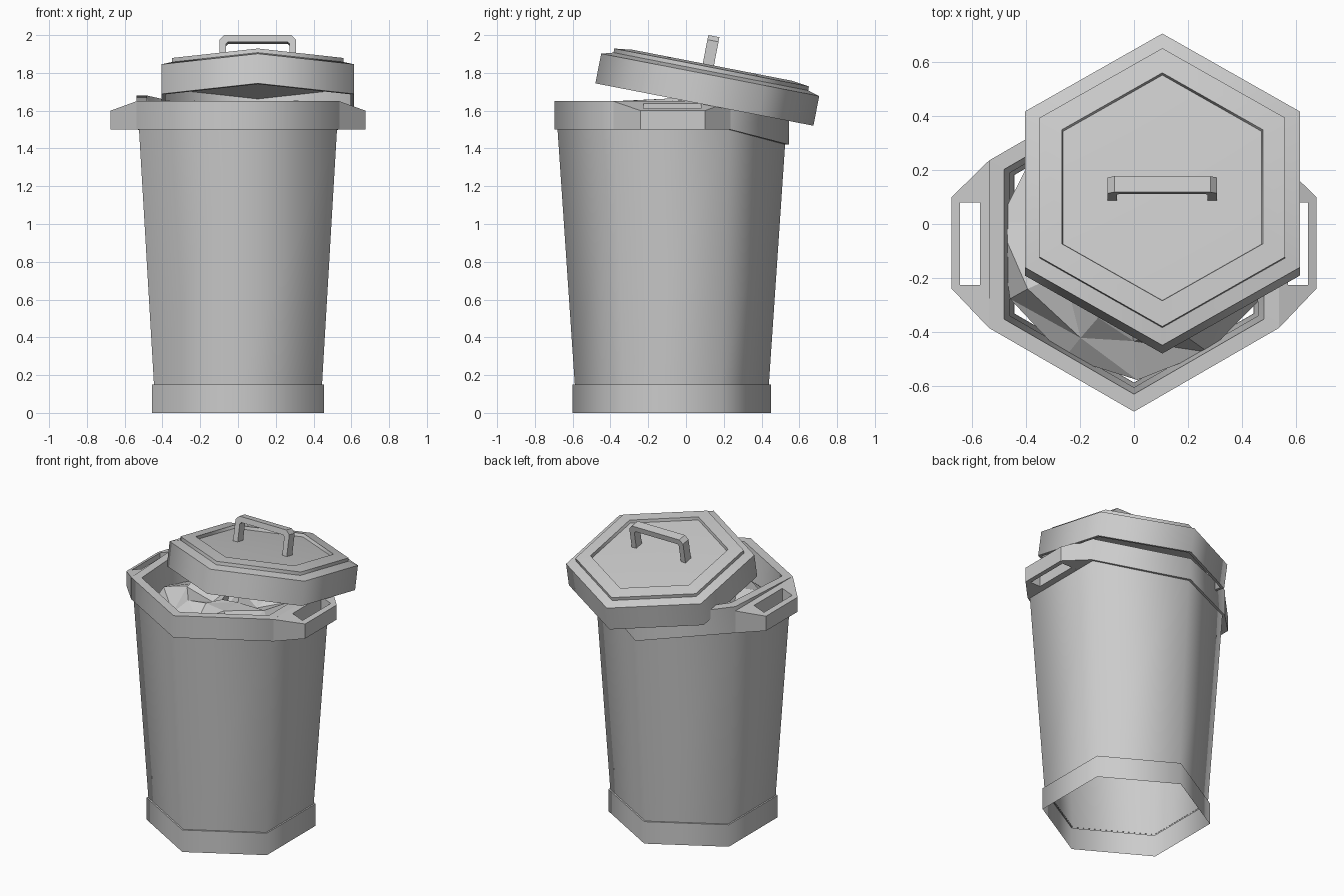
import bpy, bmesh, math, random
from mathutils import Matrix, Vector

if "Cube" in bpy.data.objects:
    bpy.data.objects.remove(bpy.data.objects["Cube"])

random.seed(4)
CY = -0.075          # centre of the can in y


def finish(name, bm, smooth=65):
    me = bpy.data.meshes.new(name)
    bm.to_mesh(me)
    bm.free()
    ob = bpy.data.objects.new(name, me)
    bpy.context.collection.objects.link(ob)
    if smooth:
        for p in me.polygons:
            p.use_smooth = True
        me.set_sharp_from_angle(angle=math.radians(smooth))
    return ob


def loft(profile, n=6, cap=None, closed=False, jitter=0.0):
    """Rings of n corners from (radius, z) pairs, skinned; cap = z of end point."""
    bm = bmesh.new()
    rings = []
    for k, (r, z) in enumerate(profile):
        ring = []
        for i in range(n):
            a = -math.pi / 2 + 2 * math.pi * i / n
            j = jitter if k else jitter * 0.3
            d = [random.uniform(-j, j) for _ in range(3)]
            ring.append(bm.verts.new((r * math.cos(a) + d[0], r * math.sin(a) + d[1], z + d[2] * 1.2)))
        rings.append(ring)
    pairs = list(zip(rings, rings[1:]))
    if closed:
        pairs.append((rings[-1], rings[0]))
    for a, b in pairs:
        for i in range(n):
            j = (i + 1) % n
            bm.faces.new((a[i], a[j], b[j], b[i]))
    if cap is not None:
        c = bm.verts.new((0, 0, cap))
        for i in range(n):
            bm.faces.new((rings[-1][i], rings[-1][(i + 1) % n], c))
    return bm, rings


# Tapered open body and base band
bm, _ = loft([(0.513, 0.14), (0.605, 1.5)])
finish("can_body", bm).location.y = CY
bm, _ = loft([(0.525, 0), (0.525, 0.15), (0.512, 0.15)])
finish("base_band", bm).location.y = CY

# Rim, bent down at the back corner and up at the back left corner
bm, rings = loft([(0.603, 1.5), (0.62, 1.5), (0.62, 1.65), (0.555, 1.65), (0.53, 1.35)])
for ring in rings[:4]:
    ring[3].co.z -= 0.08
for ring in rings[2:4]:
    ring[4].co.z += 0.03
finish("can_rim", bm).location.y = CY

# Side handles: trapezoid slab with a slot, mirrored
bm = bmesh.new()
outer = [(0.537, -0.385), (0.675, -0.24), (0.675, 0.10), (0.537, 0.235)]
slot = [(0.57, -0.225), (0.645, -0.225), (0.645, 0.08), (0.57, 0.08)]


def handle_ring(pts, top):
    return [bm.verts.new((x, y, 1.65 - 0.05 * (x - 0.537) / 0.138 if top else 1.5)) for x, y in pts]


ob_, ot, st, sb = (handle_ring(outer, False), handle_ring(outer, True),
                   handle_ring(slot, True), handle_ring(slot, False))
for a, b in ((ob_, ot), (ot, st), (st, sb), (sb, ob_)):
    for i in range(4):
        j = (i + 1) % 4
        if (a, b) == (ob_, ot) and i == 3:
            continue
        bm.faces.new((a[i], a[j], b[j], b[i]))
side = finish("side_handles", bm, 30)
side.modifiers.new("mirror", 'MIRROR').use_axis[0] = True

# Crumpled rubbish heap
bm, _ = loft([(0.49, 1.45), (0.41, 1.57), (0.27, 1.60), (0.13, 1.58)], n=11, cap=1.61, jitter=0.055)
bmesh.ops.triangulate(bm, faces=bm.faces[:])
finish("rubbish", bm, 0).location.y = CY

# Tilted lid: hollow below, stepped and recessed on top
tilt = Matrix.Translation((0.105, 0.0975, 1.6325)) @ Matrix.Rotation(math.radians(-11), 4, 'X')
bm, rings = loft([(0.565, 0.14), (0.565, 0), (0.588, 0), (0.588, 0.16), (0.525, 0.178), (0.525, 0.20),
                  (0.43, 0.212), (0.425, 0.192)], cap=0.207)
bm.faces.new(rings[0][::-1])
finish("lid", bm).matrix_world = tilt

# Lid handle: bent strip extruded in y
bm = bmesh.new()
half = [(0.203, 0.18), (0.203, 0.34), (0.178, 0.365)]
inner = [(0.158, 0.328), (0.168, 0.318), (0.168, 0.18)]
out_path = half + [(-x, z) for x, z in half[::-1]]
in_path = inner[::-1] + [(-x, z) for x, z in inner]
front = [[bm.verts.new((x, -0.05, z)) for x, z in p] for p in (out_path, in_path)]
for i in range(5):
    bm.faces.new((front[0][i], front[0][i + 1], front[1][i + 1], front[1][i]))
ext = bmesh.ops.extrude_face_region(bm, geom=bm.faces[:], use_keep_orig=True)
bmesh.ops.translate(bm, vec=Vector((0, 0.06, 0)),
                    verts=[v for v in ext["geom"] if isinstance(v, bmesh.types.BMVert)])
bmesh.ops.recalc_face_normals(bm, faces=bm.faces[:])
finish("lid_handle", bm, 20).matrix_world = tilt
